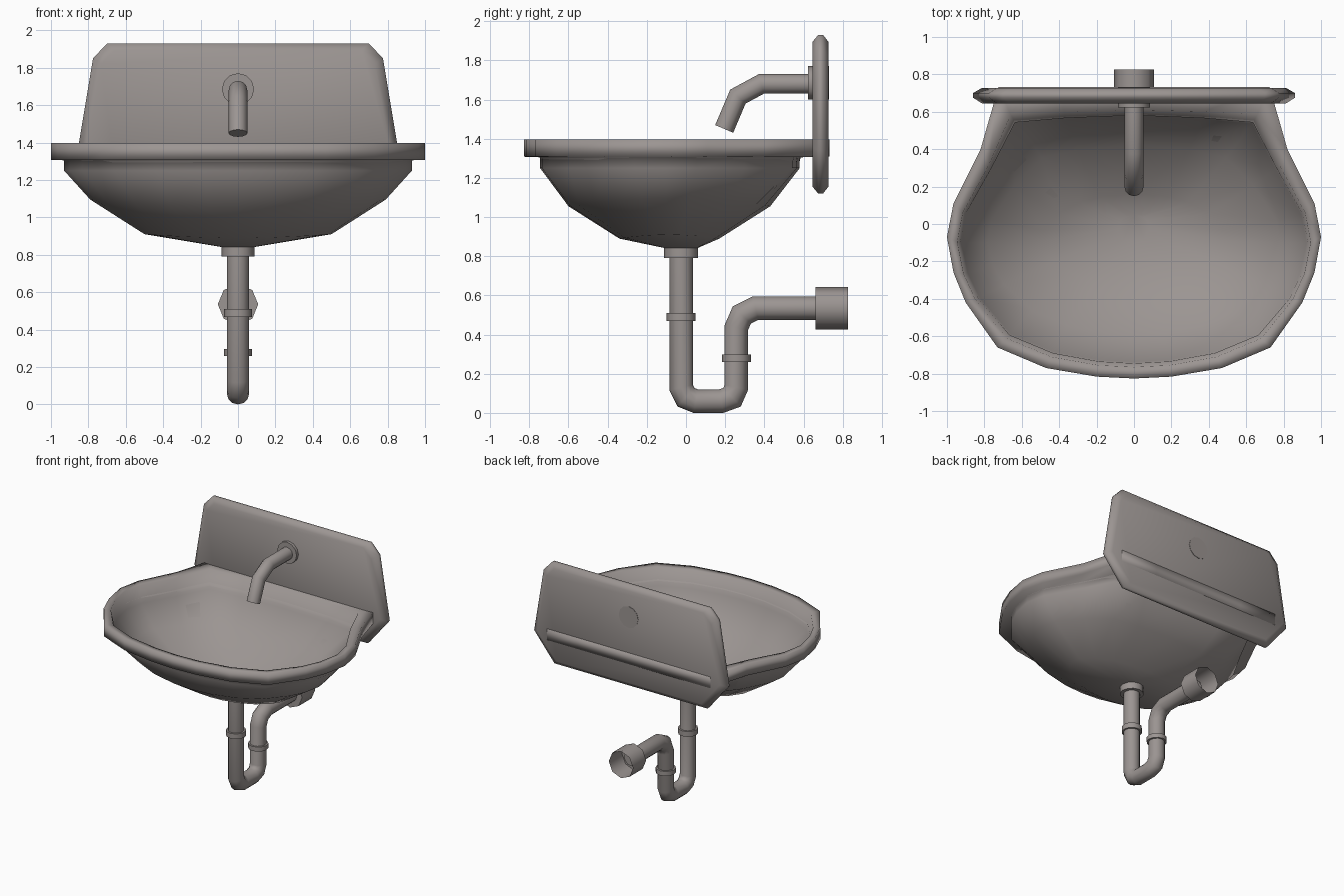
import bpy, bmesh, math
from mathutils import Vector

if "Cube" in bpy.data.objects:
    bpy.data.objects.remove(bpy.data.objects["Cube"])

mat = bpy.data.materials.new("warm grey ceramic")
mat.diffuse_color = (0.33, 0.30, 0.288, 1)
mat.use_nodes = True
mat.node_tree.nodes["Principled BSDF"].inputs["Base Color"].default_value = mat.diffuse_color


def loft(name, rings, cap_start=True, cap_end=True, smooth=35):
    """Skin a list of equal-length closed rings into one object."""
    bm = bmesh.new()
    vs = [[bm.verts.new(p) for p in r] for r in rings]
    n = len(vs[0])
    for a, b in zip(vs, vs[1:]):
        for i in range(n):
            j = (i + 1) % n
            bm.faces.new((a[i], a[j], b[j], b[i]))
    if cap_start:
        bm.faces.new(vs[0][::-1])
    if cap_end:
        bm.faces.new(vs[-1])
    bmesh.ops.recalc_face_normals(bm, faces=bm.faces)
    me = bpy.data.meshes.new(name)
    bm.to_mesh(me)
    bm.free()
    me.materials.append(mat)
    ob = bpy.data.objects.new(name, me)
    bpy.context.collection.objects.link(ob)
    bpy.ops.object.select_all(action='DESELECT')
    ob.select_set(True)
    bpy.context.view_layer.objects.active = ob
    bpy.ops.object.shade_smooth_by_angle(angle=math.radians(smooth))
    return ob


def tube(name, path, r, sides=12, cap_end=True, smooth=50):
    """Mitred pipe along a (y, z) path in the x = 0 plane."""
    pts = [Vector(p) for p in path]
    rings = []
    for i, p in enumerate(pts):
        d0 = (p - pts[i - 1]).normalized() if i else (pts[1] - p).normalized()
        d1 = (pts[i + 1] - p).normalized() if i < len(pts) - 1 else d0
        t = (d0 + d1).normalized()
        k = r / t.dot(d0)
        nrm = Vector((-t.y, t.x))
        ring = []
        for s in range(sides):
            a = 2 * math.pi * s / sides
            q = p + nrm * (k * math.cos(a))
            ring.append((r * math.sin(a), q.x, q.y))
        rings.append(ring)
    return loft(name, rings, True, cap_end, smooth)


# Basin: rim outline (right half, front to back), mirrored
half = [(0, -.826), (.2, -.816), (.47, -.77), (.73, -.66), (.9, -.42),
        (.965, -.26), (1, -.07), (.965, .11), (.82, .4), (.725, .731),
        (.4, .731), (0, .731)]
outline = half + [(-x, y) for x, y in half[-2:0:-1]]


def basin_ring(hw, y0, y1, z, blend, dz=0):
    """Outline refitted to half width hw and y0..y1, blended to an ellipse;
    dz lifts the ring at its sides and lowers it at front and back."""
    ring = []
    for x, y in outline:
        u, v = x, (y + .048) / .778
        l = math.hypot(u, v)
        u += (u / l - u) * blend
        v += (v / l - v) * blend
        ring.append((u * hw, (y0 + y1) / 2 + v * (y1 - y0) / 2,
                     z + dz * (u * u - v * v)))
    return ring


bowl = [(.09, -.11, .06, .842, 1, 0), (.5, -.34, .17, .9, 1, .01),
        (.79, -.6, .43, 1.075, .7, .02), (.93, -.745, .58, 1.25, .3, 0)]
lining = [(w - .008, a + .008, b - .008, z + .008, k, d)
          for w, a, b, z, k, d in bowl]
loft("basin", [basin_ring(*r) for r in bowl + [
    (.93, -.745, .58, 1.305, .3), (1, -.826, .731, 1.308, 0),
    (1, -.826, .731, 1.397, 0),
    (.945, -.765, .61, 1.392, .2)] + lining[::-1]], smooth=130)

# Backsplash with bevelled edge
right = [(.70, 1.93), (.775, 1.85), (.86, 1.34), (.68, 1.12)]
plate = right + [(-x, z) for x, z in right[::-1]]


def plate_ring(y, sx, sz):
    return [(x * sx, y, 1.525 + (z - 1.525) * sz) for x, z in plate]


loft("backsplash", [plate_ring(.645, .945, .91), plate_ring(.675, 1, 1),
                    plate_ring(.7, 1, 1), plate_ring(.728, .945, .91)],
     smooth=65)

# Spout and wall flange
tube("spout_flange", [(.731, 1.685), (.622, 1.685)], .086, 12, smooth=35)
tube("spout", [(.65, 1.68), (.385, 1.68), (.265, 1.615), (.195, 1.45)], .05)

# Drain trap
trap = [(-.025, .838), (-.025, .13), (0, .08), (.05, .06), (.18, .06),
        (.235, .08), (.257, .13), (.257, .435), (.285, .5), (.355, .535),
        (.70, .535)]
tube("trap_pipe", trap, .06)
for name, y, z0, z1, r in [("drain_collar", -.025, .79, .842, .087),
                           ("upper_joint", -.025, .468, .51, .074),
                           ("lower_joint", .257, .26, .297, .074)]:
    tube(name, [(y, z0), (y, z1)], r, smooth=40)

# Open wall connector
tube("wall_connector", [(.66, .535), (.826, .535)], .108, 8, cap_end=False)
